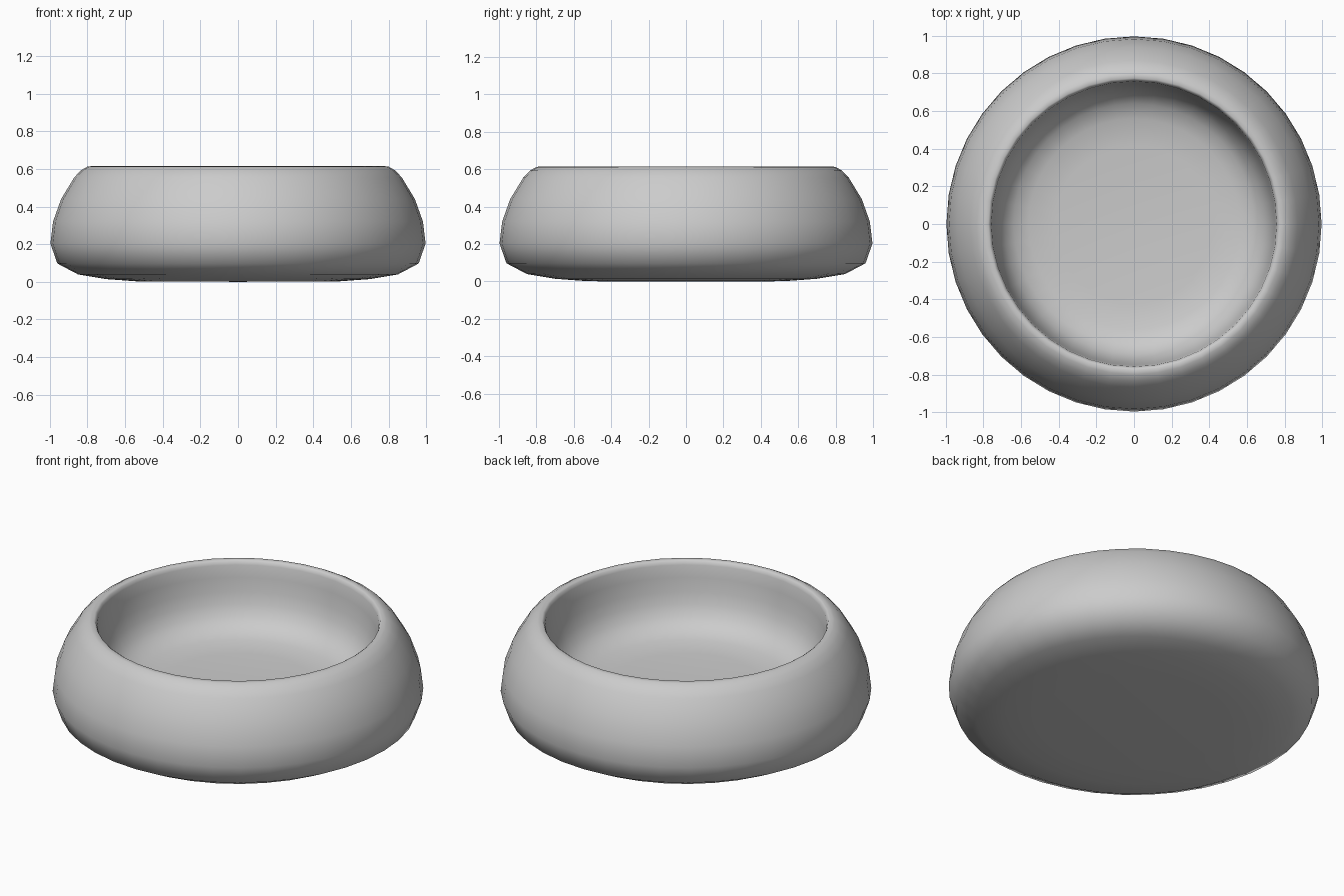
import bpy, bmesh, math

if "Cube" in bpy.data.objects:
    bpy.data.objects.remove(bpy.data.objects["Cube"])

SEGMENTS = 40

# Half cross-section (radius, height): underside, outer wall, rim, inner wall, floor
PROFILE = [(0, 0), (0.52, 0.001), (0.70, 0.014), (0.85, 0.039), (0.96, 0.097),
           (0.997, 0.203), (0.983, 0.32), (0.94, 0.44), (0.87, 0.555), (0.835, 0.592),
           (0.80, 0.612), (0.775, 0.615), (0.765, 0.608), (0.758, 0.59), (0.75, 0.52),
           (0.738, 0.44), (0.72, 0.375), (0.69, 0.315), (0.64, 0.267), (0.56, 0.237),
           (0.42, 0.223), (0, 0.22)]

# Bowl: spin the profile around z
bm = bmesh.new()
verts = [bm.verts.new((0, r, z)) for r, z in PROFILE]
edges = [bm.edges.new(pair) for pair in zip(verts, verts[1:])]
bmesh.ops.spin(bm, geom=verts + edges, cent=(0, 0, 0), axis=(0, 0, 1),
               angle=math.tau, steps=SEGMENTS)
bmesh.ops.remove_doubles(bm, verts=bm.verts, dist=0.0005)
bmesh.ops.recalc_face_normals(bm, faces=bm.faces)
mesh = bpy.data.meshes.new("bowl")
bm.to_mesh(mesh)
bm.free()
mesh.polygons.foreach_set("use_smooth", [True] * len(mesh.polygons))
bowl = bpy.data.objects.new("bowl", mesh)
bpy.context.collection.objects.link(bowl)
